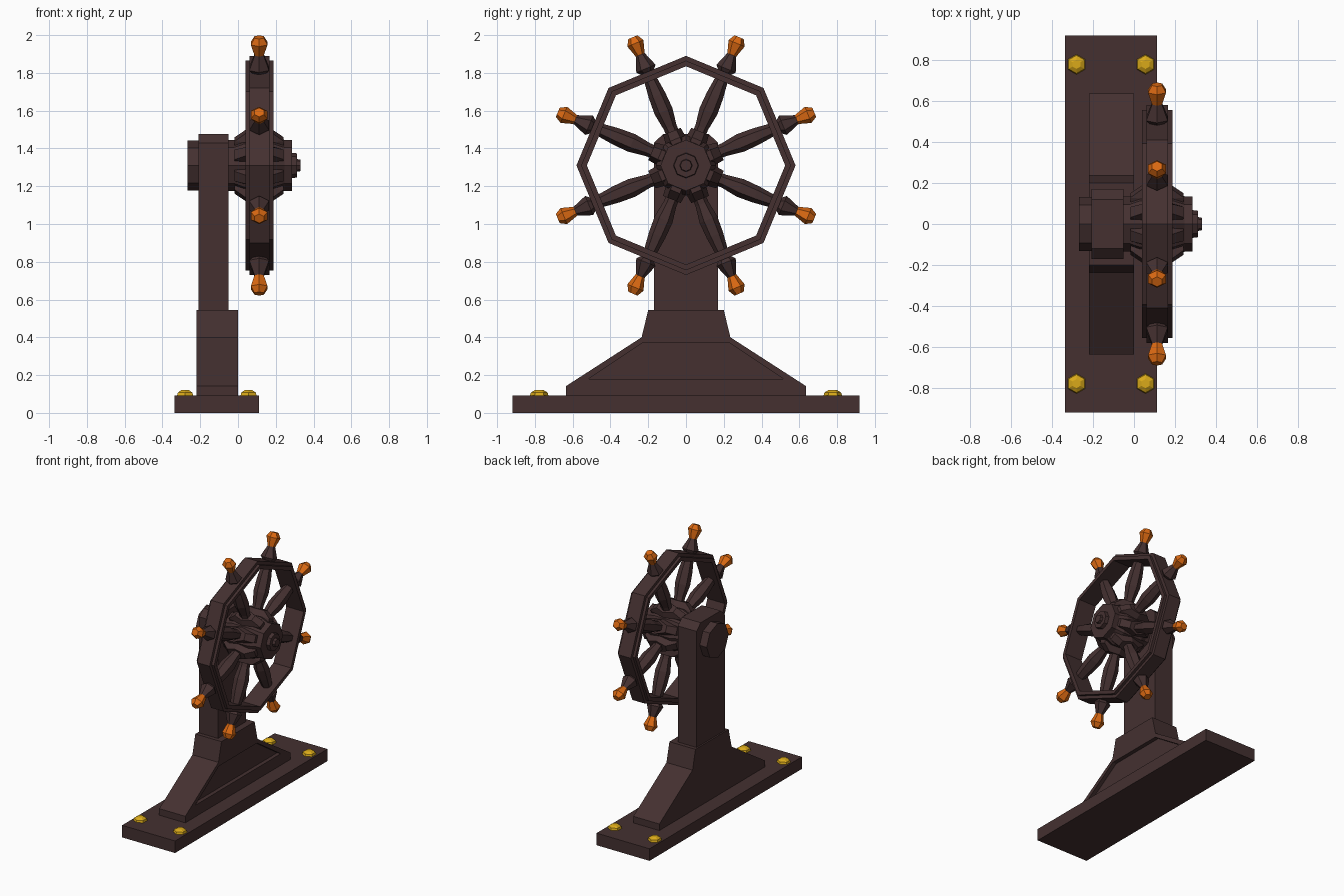
import bpy, bmesh, math
from mathutils import Vector, Matrix

if "Cube" in bpy.data.objects:
    bpy.data.objects.remove(bpy.data.objects["Cube"])


def material(name, rgb):
    m = bpy.data.materials.new(name)
    m.diffuse_color = (*rgb, 1)
    m.use_nodes = True
    m.node_tree.nodes["Principled BSDF"].inputs["Base Color"].default_value = m.diffuse_color
    return m


WOOD = material("dark_brown_wood", (0.058, 0.030, 0.030))
ORANGE = material("orange_grip", (0.70, 0.14, 0.006))
GOLD = material("gold_bolt", (0.70, 0.40, 0.01))
CZ, CX = 1.31, 0.112      # wheel centre height and depth


def loft(name, rings, mat, closed=False):
    """Skin a list of equal-length point rings; cap the ends unless closed."""
    bm = bmesh.new()
    vs = [[bm.verts.new(p) for p in r] for r in rings]
    n = len(vs[0])
    pairs = list(zip(vs, vs[1:]))
    if closed:
        pairs.append((vs[-1], vs[0]))
    else:
        bm.faces.new(vs[0][::-1])
        bm.faces.new(vs[-1])
    for a, b in pairs:
        for i in range(n):
            j = (i + 1) % n
            bm.faces.new((a[i], a[j], b[j], b[i]))
    bmesh.ops.recalc_face_normals(bm, faces=bm.faces)
    me = bpy.data.meshes.new(name)
    bm.to_mesh(me)
    bm.free()
    me.materials.append(mat)
    ob = bpy.data.objects.new(name, me)
    bpy.context.collection.objects.link(ob)
    return ob


def prism(name, half, x0, x1, mat=WOOD):
    """Extrude a mirrored (y, z) half profile along x."""
    pts = half + [(-y, z) for y, z in reversed(half)]
    return loft(name, [[(x, y, z) for y, z in pts] for x in (x0, x1)], mat)


def axle_ring(x, r, n=8):
    return [(x, r * math.cos(2 * math.pi * i / n), CZ + r * math.sin(2 * math.pi * i / n))
            for i in range(n)]


def turned(name, profile, mat=WOOD, closed=False):
    """Eight-sided turning around the wheel axle, profile of (x, radius)."""
    return loft(name, [axle_ring(x, r) for x, r in profile], mat, closed)


def radial(name, profile, angle, mat):
    """Six-sided turning pointing out from the hub, profile of (dist, half_x, half_tangent)."""
    out = Vector((0, math.cos(angle), math.sin(angle)))
    tan = Vector((0, -math.sin(angle), math.cos(angle)))
    centre = Vector((CX, 0, CZ))
    rings = []
    for d, hx, ht in profile:
        rings.append([centre + out * d + tan * ht * math.cos(k * math.pi / 3)
                      + Vector((hx * math.sin(k * math.pi / 3) / 0.866, 0, 0))
                      for k in range(6)])
    return loft(name, rings, mat)


# base plate
prism("base_plate", [(0.918, 0), (0.918, 0.092)], -0.335, 0.112)

# pedestal with recessed front panel
pedestal = prism("pedestal", [(0.635, 0.092), (0.635, 0.142), (0.235, 0.40), (0.20, 0.545)],
                 -0.22, 0.0)
cutter = prism("panel_cutter", [(0.515, 0.18), (0.23, 0.37)], -0.03, 0.1)
cutter.hide_render = True
mod = pedestal.modifiers.new("panel", 'BOOLEAN')
mod.operation, mod.solver, mod.object = 'DIFFERENCE', 'EXACT', cutter
bpy.context.view_layer.update()
pedestal.data = bpy.data.meshes.new_from_object(
    pedestal.evaluated_get(bpy.context.evaluated_depsgraph_get()))
pedestal.modifiers.clear()
bpy.data.objects.remove(cutter)

# upright post with chamfered top
prism("post", [(0.17, 0.53), (0.17, 1.43), (0.12, 1.477)], -0.208, -0.05)

# axle: rear boss, hub body and front cap
turned("rear_boss", [(-0.267, 0.132), (-0.2, 0.132)])
turned("hub", [(-0.06, 0.135), (-0.02, 0.135), (0.03, 0.16), (0.19, 0.16),
               (0.245, 0.135), (0.285, 0.135)])
turned("hub_cap", [(0.28, 0.068), (0.312, 0.064)])
turned("hub_pin", [(0.31, 0.034), (0.332, 0.03)])

# octagonal rim: wide inner band with a narrower outer band
turned("rim_inner_band", [(0.04, 0.525), (0.04, 0.555), (0.187, 0.555), (0.187, 0.525)],
       closed=True)
turned("rim_outer_band", [(0.06, 0.55), (0.06, 0.58), (0.166, 0.58), (0.166, 0.55)],
       closed=True)

# spokes with hub collars and coloured grips
for i in range(8):
    a = math.radians(22.5 + 45 * i)
    radial(f"collar_{i}", [(0.10, 0.13, 0.052), (0.15, 0.13, 0.056), (0.195, 0.07, 0.05)],
           a, WOOD)
    prof = [(0.15, 0.035), (0.22, 0.036), (0.31, 0.05), (0.40, 0.046), (0.50, 0.034),
            (0.53, 0.034), (0.555, 0.055), (0.635, 0.025)]
    radial(f"spoke_{i}", [(d, r * 0.95, r) for d, r in prof], a, WOOD)
    grip = [(0.633, 0.025), (0.70, 0.046), (0.735, 0.026)]
    radial(f"grip_{i}", [(d, r * 0.95, r) for d, r in grip], a, ORANGE)

# domed hexagonal bolts
for i, (x, y) in enumerate([(x, y) for x in (-0.28, 0.056) for y in (-0.777, 0.777)]):
    rings = []
    for r, z in ((0.05, 0.088), (0.044, 0.108), (0.022, 0.121)):
        rings.append([(x + r * math.sin(k * math.pi / 3), y + r * math.cos(k * math.pi / 3), z)
                      for k in range(6)])
    loft(f"bolt_{i}", rings, GOLD)
